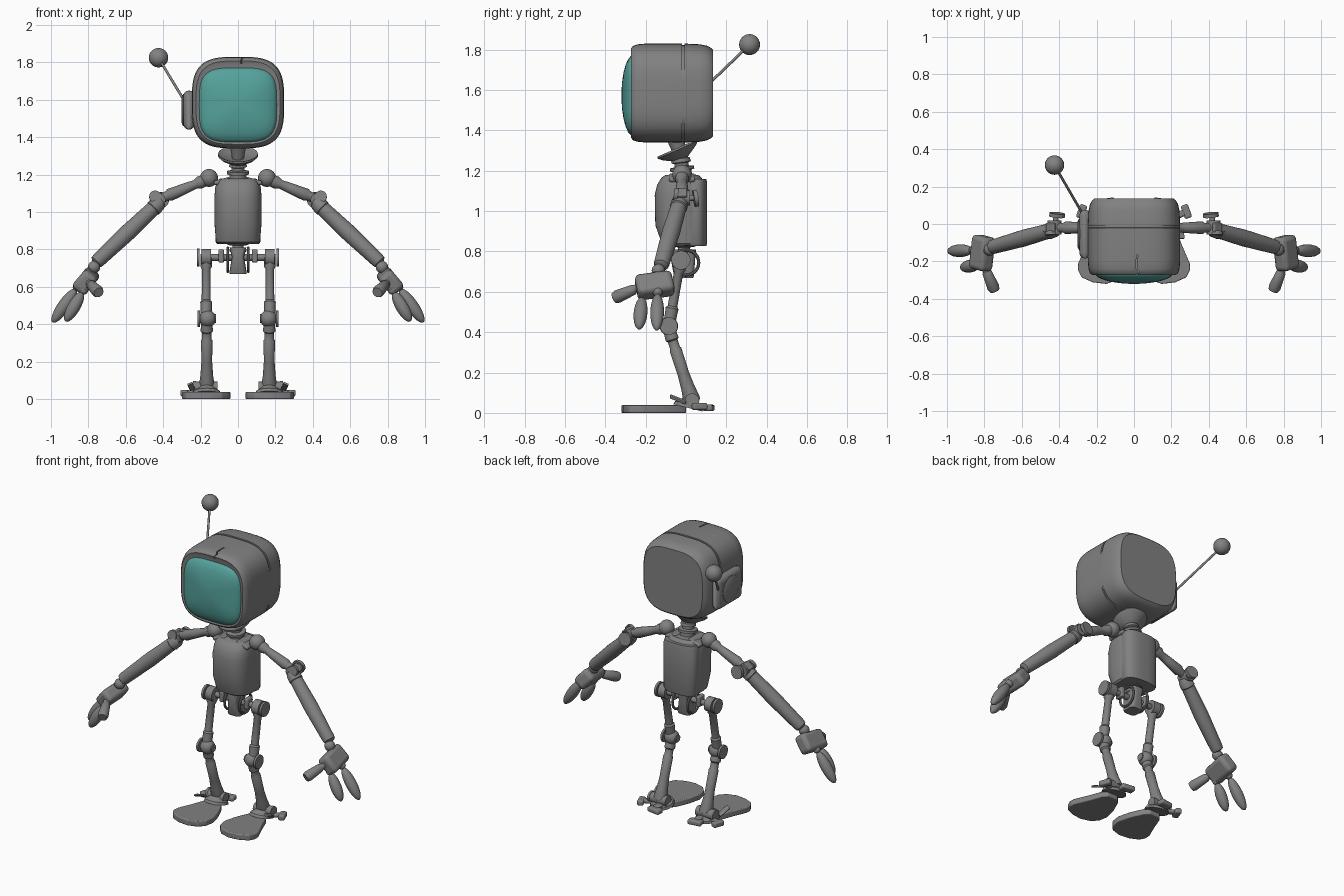
import bpy, bmesh, math
from mathutils import Vector, Matrix

if "Cube" in bpy.data.objects:
    bpy.data.objects.remove(bpy.data.objects["Cube"])


def finish(name, bm, mirror=False, bevel=0.0):
    bmesh.ops.recalc_face_normals(bm, faces=bm.faces)
    me = bpy.data.meshes.new(name)
    bm.to_mesh(me)
    bm.free()
    ob = bpy.data.objects.new(name, me)
    bpy.context.collection.objects.link(ob)
    if bevel:
        m = ob.modifiers.new("bevel", 'BEVEL')
        m.width, m.segments, m.limit_method = bevel, 3, 'ANGLE'
    if mirror:
        ob.modifiers.new("mirror", 'MIRROR').use_axis = (True, False, False)
    return ob


def skin(bm, rings):
    rings = [[bm.verts.new(p) for p in r] for r in rings]
    n = len(rings[0])
    for a, b in zip(rings, rings[1:]):
        for i in range(n):
            bm.faces.new((a[i], a[(i + 1) % n], b[(i + 1) % n], b[i]))
    bm.faces.new(rings[0])
    bm.faces.new(rings[-1])


def lathe(name, a, b, profile, mirror=True, n=24):
    """Turned part from a to b; profile holds (fraction, radius)."""
    a, b = Vector(a), Vector(b)
    q = (b - a).to_track_quat('Z', 'Y')
    rings = [[a + (b - a) * t + q @ Vector((r * math.cos(k * math.tau / n), r * math.sin(k * math.tau / n), 0))
              for k in range(n)] for t, r in profile]
    bm = bmesh.new()
    skin(bm, rings)
    return finish(name, bm, mirror)


def rod(name, a, b, r0, r1=None, mirror=True):
    return lathe(name, a, b, [(0, r0), (1, r0 if r1 is None else r1)], mirror)


def pod(name, a, b, r, mirror=True):
    """Elongated ellipsoid, used for fingers."""
    prof = [(0.5 - 0.5 * math.cos(math.pi * i / 12), max(0.001, r * math.sin(math.pi * i / 12))) for i in range(13)]
    return lathe(name, a, b, prof, mirror)


def ball(name, c, r, mirror=True):
    c = Vector(c)
    return pod(name, c - Vector((0, 0, r)), c + Vector((0, 0, r)), r, mirror)


def loft(name, sections, along_y, power, n=64):
    """Rounded-square sections (position, offset, half width, half depth)."""
    rings = []
    for p, o, hx, hd in sections:
        ring = []
        for k in range(n):
            c, s = math.cos(k * math.tau / n), math.sin(k * math.tau / n)
            x = hx * math.copysign(abs(c) ** (2 / power), c)
            d = o + hd * math.copysign(abs(s) ** (2 / power), s)
            ring.append((x, p, d) if along_y else (x, d, p))
        rings.append(ring)
    bm = bmesh.new()
    skin(bm, rings)
    return finish(name, bm)


def block(name, c, size, rot=(0, 0, 0), mirror=True, bevel=0.01):
    bm = bmesh.new()
    m = Matrix.Translation(c)
    for ang, ax in ((rot[1], 'Y'), (rot[0], 'X'), (rot[2], 'Z')):
        m = m @ Matrix.Rotation(math.radians(ang), 4, ax)
    bmesh.ops.create_cube(bm, size=1, matrix=m @ Matrix.Diagonal((*size, 1)))
    return finish(name, bm, mirror, bevel)


def ring(name, c, r, t, axis):
    bpy.ops.mesh.primitive_torus_add(major_radius=r, minor_radius=t, major_segments=32, minor_segments=10)
    ob = bpy.context.object
    ob.name = name
    ob.data.transform(Matrix.Translation(c) @ Vector(axis).to_track_quat('Z', 'Y').to_matrix().to_4x4())
    ob.modifiers.new("mirror", 'MIRROR').use_axis = (True, False, False)


def material(name, color):
    m = bpy.data.materials.new(name)
    m.diffuse_color = (*color, 1)
    m.use_nodes = True
    m.node_tree.nodes["Principled BSDF"].inputs["Base Color"].default_value = m.diffuse_color
    return m


# Head shell with a seam groove that fades out on the sides
head = [(0.135, .87), (0.125, .91), (0.105, .955), (0.07, .985), (-0.007, 1), (-0.008, .972),
        (-0.02, .972), (-0.021, 1), (-0.2, 1), (-0.24, .985), (-0.262, .955), (-0.272, .91), (-0.265, .82)]
shell = loft("head_shell", [(y, 1.585, .247 * s, .245 * s) for y, s in head], True, 3.3)
for v in list(shell.data.vertices)[5 * 64:7 * 64]:
    h = v.co.z - 1.585
    if -.15 < h < .1 or (h < 0 and v.co.x < .12):
        v.co.x /= .972
        v.co.z = 1.585 + h / .972

# Zigzag crack cut in the front rim
zig = [(.0, -.29), (.022, -.255), (.008, -.235), (.014, -.165)]
bm = bmesh.new()
skin(bm, [[(x, y, z) for x, y in zig] + [(x + .007, y, z) for x, y in zig[::-1]] for z in (1.795, 1.9)])
cutter = finish("crack_cutter", bm)
cutter.hide_render = True
cutter.hide_set(True)
cut = shell.modifiers.new("crack", 'BOOLEAN')
cut.object, cut.operation = cutter, 'DIFFERENCE'

# Domed screen
dome = [math.radians(a) for a in (0, 12, 25, 40, 55, 70, 82, 89)]
screen = loft("screen", [(-0.262 - .058 * math.sin(a), 1.572, .209 * math.cos(a), .2 * math.cos(a))
                         for a in dome], True, 3.7)
screen.data.materials.append(material("teal", (0.09, 0.36, 0.33)))

# Side housing and antenna
block("ear_housing", (-.262, -.055, 1.545), (.06, .26, .21), mirror=False, bevel=.03)
lathe("ear_cap", (-.28, -.055, 1.545), (-.303, -.055, 1.545), [(0, .09), (.6, .085), (1, .065)], False)
rod("antenna_rod", (-.275, .055, 1.575), (-.42, .305, 1.815), .007, mirror=False)
ball("antenna_ball", (-.425, .315, 1.825), .052, False)

# Neck
lathe("neck_stack", (0, -.01, 1.14), (0, -.03, 1.29),
      [(0, .075), (.2, .07), (.25, .045), (.4, .045), (.42, .06), (.52, .06), (.55, .035),
       (.65, .035), (.68, .048), (.8, .045), (.85, .03), (1, .03)], False)
lathe("neck_bowl", (0, -.02, 1.255), (0, -.045, 1.312),
      [(0, .03), (.25, .055), (.6, .092), (.85, .108), (1, .106), (.85, .09), (.6, .03)], False, 32)
rod("neck_post", (0, -.03, 1.28), (0, -.05, 1.36), .03, .045, False)

# Torso, back panel and shoulder line
loft("torso", [(.83, -.01, .108, .095), (.84, -.012, .118, .108), (.93, -.027, .125, .125),
               (1.08, -.029, .126, .126), (1.13, -.025, .122, .118), (1.165, -.022, .112, .1),
               (1.18, -.02, .095, .08)], False, 2.6)
loft("back_panel", [(.828, .045, .112, .056), (.84, .045, .119, .06), (1.14, .045, .119, .06),
                    (1.16, .05, .11, .05)], False, 2.6)
block("shoulder_plate", (.085, -.02, 1.165), (.09, .13, .025), (0, 15, 0))

# Arms
ball("shoulder_ball", (.155, -.02, 1.182), .048)
lathe("upper_arm", (.17, -.02, 1.172), (.43, -.02, 1.065),
      [(0, .032), (.15, .034), (.22, .024), (.4, .028), (.75, .034), (.8, .026), (1, .026)])
rod("elbow_barrel", (.425, -.055, 1.065), (.425, .02, 1.065), .037)
rod("elbow_axle", (.42, .01, 1.065), (.415, .055, 1.065), .014)
rod("elbow_disc", (.412, .038, 1.062), (.41, .058, 1.065), .042)
rod("elbow_front_disc", (.443, -.04, 1.08), (.443, -.06, 1.083), .032)
block("elbow_tab", (.445, -.02, 1.09), (.055, .05, .02), (0, 42, 0), bevel=.006)
lathe("forearm", (.41, -.025, 1.06), (.765, -.125, .725),
      [(0, .03), (.04, .041), (.12, .044), (.13, .04), (.5, .045), (.94, .039), (.98, .036), (1, .02)])
rod("wrist_rod", (.745, -.12, .745), (.80, -.15, .67), .02)
ball("wrist_ball", (.77, -.137, .705), .033)
block("palm", (.812, -.155, .632), (.088, .185, .122), (10, -40, 0), bevel=.025)
for i, (a, b) in enumerate([((.845, -.14, .62), (.992, -.145, .41)), ((.815, -.215, .6), (.922, -.233, .415))]):
    a, b = Vector(a), Vector(b)
    ball("knuckle_%d" % i, a.lerp(b, .1), .024)
    pod("finger_%d" % i, a.lerp(b, .15), b, .034)
rod("thumb_base", (.81, -.2, .635), (.785, -.265, .61), .02)
lathe("thumb", (.79, -.25, .615), (.745, -.355, .57), [(0, .018), (.1, .026), (.85, .033), (1, .027)])

# Pelvis
loft("pelvis_wedge", [(.668, -.01, .044, .045), (.68, -.01, .046, .05), (.76, -.015, .032, .06),
                      (.81, -.01, .045, .06)], False, 4)
lathe("waist", (0, -.01, .775), (0, -.01, .85),
      [(0, .03), (.2, .045), (.35, .045), (.4, .03), (.6, .03), (.65, .055), (1, .07)], False)
rod("hip_axle", (-.2, -.02, .757), (.2, -.02, .757), .018, mirror=False)
ring("hip_cable", (.055, .0, .745), .063, .008, (1, 0, 0))
block("hip_bracket", (.09, -.02, .765), (.03, .06, .07), bevel=.008)

# Legs
rod("hip_joint", (.145, -.025, .757), (.195, -.025, .757), .046)
rod("hip_cap", (.205, -.025, .757), (.22, -.025, .757), .047)
lathe("thigh", (.17, -.025, .757), (.17, -.085, .43),
      [(0, .03), (.15, .031), (.19, .023), (.7, .024), (.73, .032), (.86, .03), (1, .03)])
ball("knee_ball", (.163, -.085, .43), .046)
rod("knee_axle", (.118, -.085, .43), (.215, -.085, .43), .024)
rod("knee_disc", (.203, -.085, .43), (.217, -.085, .43), .044)
lathe("shin", (.167, -.083, .41), (.167, .032, .055),
      [(0, .03), (.13, .033), (.15, .025), (.25, .025), (.27, .03), (.6, .029), (.8, .034), (.95, .042), (1, .04)])

# Feet
rod("ankle_barrel", (.11, .03, .06), (.225, .03, .06), .033)
rod("ankle_disc", (.225, .03, .06), (.24, .03, .06), .036)
outline = [(.04, -.2), (.05, -.26), (.085, -.3), (.15, -.32), (.22, -.312), (.28, -.285), (.3, -.245),
           (.298, -.21), (.255, -.11), (.225, -.03), (.2, 0), (.13, 0), (.1, -.03), (.06, -.12)]
bm = bmesh.new()
skin(bm, [[(x, y, z) for x, y in outline] for z in (0, .038)])
finish("foot_plate", bm, True, .006)
lathe("ankle_base", (.167, .01, .025), (.167, .02, .065), [(0, .075), (.4, .07), (.8, .045), (1, .04)])
block("instep_strap", (.25, -.04, .067), (.03, .085, .012), (-24, 25, 0), bevel=.004)
block("heel_outer_arm", (.235, .045, .035), (.09, .035, .025), (0, 0, 25))
block("heel_outer_toe", (.28, .067, .032), (.04, .075, .035), (0, 0, 20))
block("heel_inner_arm", (.15, .065, .035), (.045, .08, .025))
block("heel_inner_toe", (.148, .112, .025), (.09, .05, .032), (0, 0, -8))

# Mid-grey body and smooth shading with crisp edges
grey = material("mid_grey", (.22, .22, .22))
for ob in bpy.context.scene.objects:
    if not ob.data.materials:
        ob.data.materials.append(grey)
bpy.ops.object.select_all(action='SELECT')
bpy.context.view_layer.objects.active = shell
bpy.ops.object.shade_smooth_by_angle(angle=math.radians(35))
